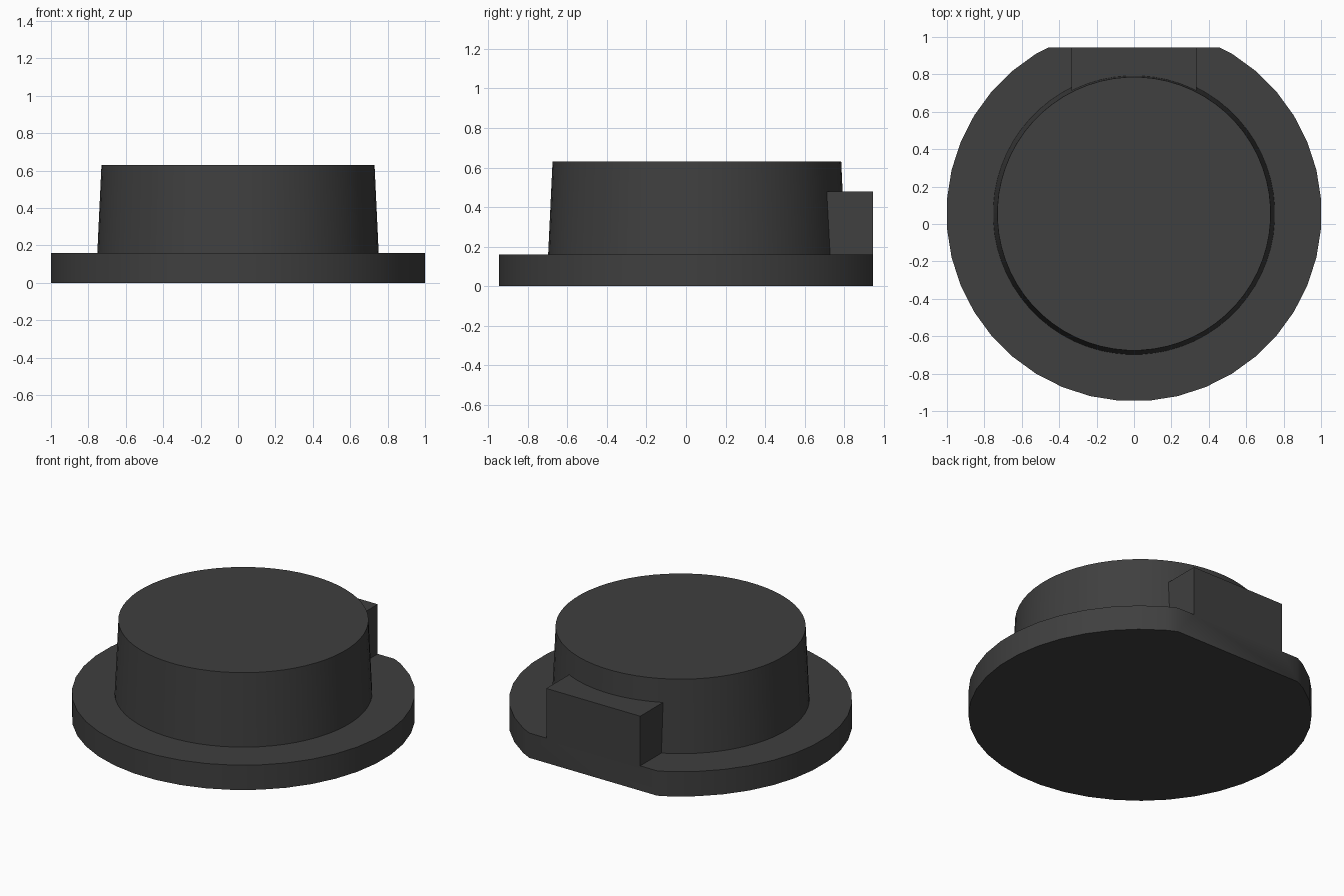
import bpy
import bmesh
from math import pi
from mathutils import Matrix, Vector

cube = bpy.data.objects.get("Cube")
if cube:
    bpy.data.objects.remove(cube, do_unlink=True)

CENTRE_Y = 0.055   # axis of the round parts
FLAT_Y = 0.945     # plane of the flat at the back

grey = bpy.data.materials.new("dark_grey")
grey.use_nodes = True
colour = (0.05, 0.05, 0.05, 1)
grey.diffuse_color = colour
grey.node_tree.nodes["Principled BSDF"].inputs["Base Color"].default_value = colour


def make_object(name, bm):
    mesh = bpy.data.meshes.new(name)
    bm.to_mesh(mesh)
    bm.free()
    mesh.materials.append(grey)
    obj = bpy.data.objects.new(name, mesh)
    bpy.context.collection.objects.link(obj)
    return obj


def round_part(name, sides, r_low, r_high, z_low, z_high):
    """Closed drum; half a step of turn puts an edge midpoint at the front."""
    bm = bmesh.new()
    place = (Matrix.Translation((0, CENTRE_Y, (z_low + z_high) / 2))
             @ Matrix.Rotation(pi / sides, 4, "Z"))
    bmesh.ops.create_cone(bm, cap_ends=True, segments=sides, radius1=r_low,
                          radius2=r_high, depth=z_high - z_low, matrix=place)
    return make_object(name, bm)


def box_part(name, low, high):
    bm = bmesh.new()
    low, high = Vector(low), Vector(high)
    place = Matrix.Translation((low + high) / 2) @ Matrix.Diagonal((*(high - low), 1))
    bmesh.ops.create_cube(bm, size=1, matrix=place)
    return make_object(name, bm)


# Base flange, tapered boss and the key block behind it
body = round_part("flanged_plug", 40, 1.003, 1.003, 0, 0.16)
boss = round_part("boss", 64, 0.756, 0.731, 0.1, 0.63)
key = box_part("key_block", (-0.335, 0.5, 0.08), (0.335, 1.2, 0.48))

# Join the parts into one solid
bpy.context.view_layer.objects.active = body
for part in (boss, key):
    union = body.modifiers.new("union", "BOOLEAN")
    union.operation = "UNION"
    union.solver = "EXACT"
    union.object = part
    bpy.ops.object.modifier_apply(modifier=union.name)
    bpy.data.objects.remove(part, do_unlink=True)

# Slice the back off to leave one flat across flange and key
bm = bmesh.new()
bm.from_mesh(body.data)
cut = bmesh.ops.bisect_plane(bm, geom=bm.verts[:] + bm.edges[:] + bm.faces[:],
                             plane_co=(0, FLAT_Y, 0), plane_no=(0, 1, 0),
                             clear_outer=True)
rim = [e for e in cut["geom_cut"] if isinstance(e, bmesh.types.BMEdge)]
bmesh.ops.contextual_create(bm, geom=rim)
bmesh.ops.recalc_face_normals(bm, faces=bm.faces[:])
bm.to_mesh(body.data)
bm.free()

bpy.ops.object.select_all(action="DESELECT")
body.select_set(True)
bpy.ops.object.shade_smooth_by_angle(angle=pi / 6)
